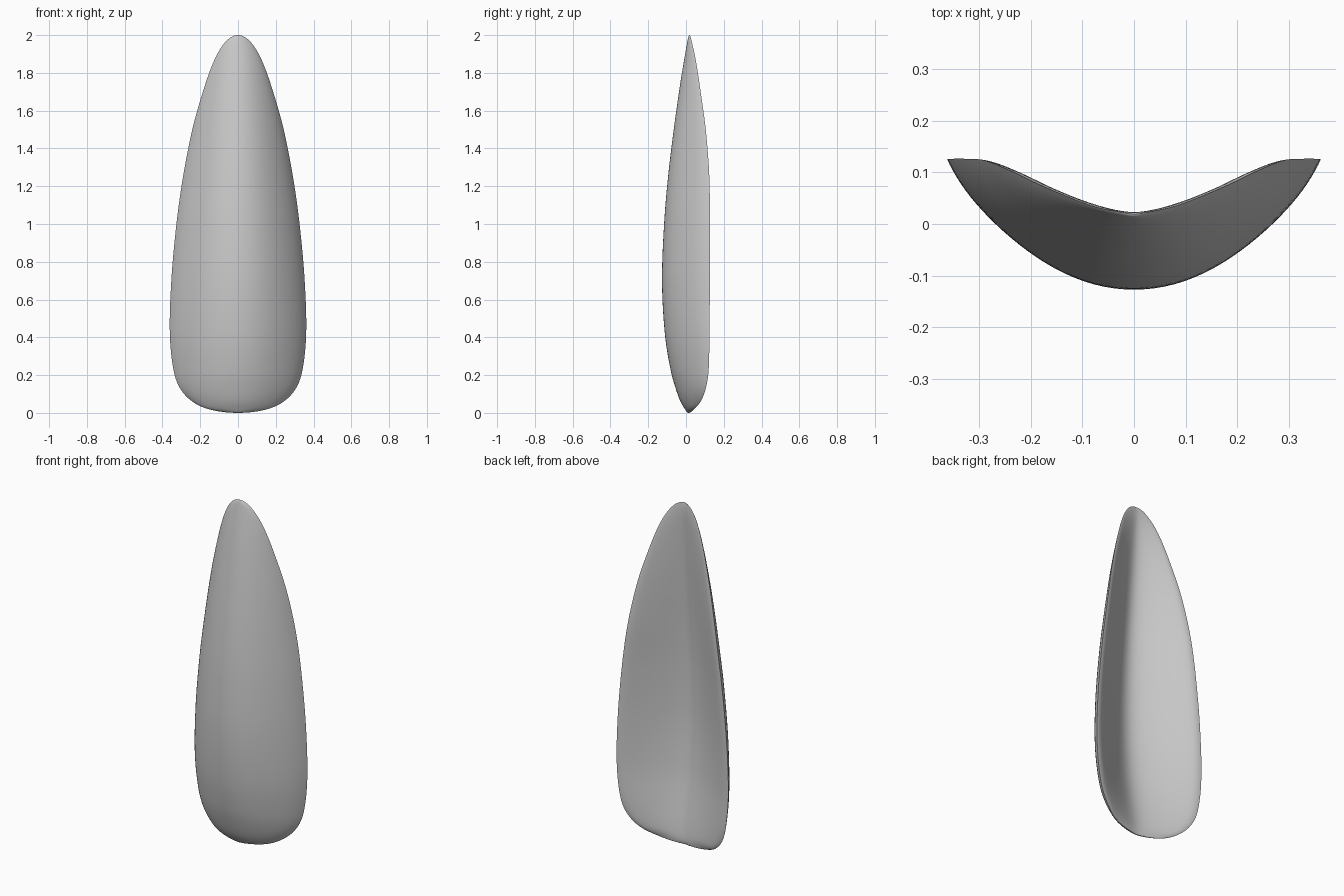
import bpy
import bmesh
from math import acos, cos, sqrt, pi, radians

cube = bpy.data.objects.get("Cube")
if cube:
    bpy.data.objects.remove(cube, do_unlink=True)

ROWS = 72       # rings along the height
COLS = 56       # divisions across each face

# Stations: height, half width, front ridge y, back valley y, side edge y
STATIONS = [
    (0, 0, .014, .014, .014),
    (.02, .157, -.006, .022, .043),
    (.06, .242, -.029, .02, .079),
    (.13, .307, -.055, .011, .107),
    (.22, .34, -.08, -.004, .122),
    (.42, .361, -.112, -.033, .128),
    (.7, .353, -.127, -.051, .13),
    (1, .326, -.116, -.047, .13),
    (1.25, .291, -.095, -.032, .127),
    (1.5, .242, -.065, -.01, .107),
    (1.7, .186, -.037, .007, .079),
    (1.88, .12, -.008, .02, .05),
    (1.96, .07, .006, .023, .032),
    (2, 0, .018, .018, .018),
]


def angle_of(z):
    """Height as an angle, so the rounded ends interpolate smoothly."""
    return acos(max(-1, min(1, 1 - z)))


KEYS = [angle_of(row[0]) for row in STATIONS]


def tangent(i, k):
    lo, hi = max(i - 1, 0), min(i + 1, len(KEYS) - 1)
    return (STATIONS[hi][k] - STATIONS[lo][k]) / (KEYS[hi] - KEYS[lo])


def sample(angle, k):
    """Smooth cubic interpolation of one station column."""
    i = 0
    while i < len(KEYS) - 2 and angle > KEYS[i + 1]:
        i += 1
    span = KEYS[i + 1] - KEYS[i]
    t = (angle - KEYS[i]) / span
    ease = t * t * (3 - 2 * t)
    start, end = STATIONS[i][k], STATIONS[i + 1][k]
    bend = t * (1 - t) * span * ((1 - t) * tangent(i, k) - t * tangent(i + 1, k))
    return start + (end - start) * ease + bend


def front_rise(s):
    """Broad bow that tucks in quickly at the rim."""
    return .9 * s ** 2.05 + .1 * s ** 14


def valley(s):
    """Rounded V with straight flanks."""
    return sqrt(s * s + .06) - sqrt(.06)


def back_rise(s):
    """Straight flanked hollow, blended into a narrow level rim."""
    u = valley(s) / valley(.93)
    return (u + 1 - sqrt((u - 1) ** 2 + .01)) / 2


def section(angle):
    """One closed ring: across the front, then back along the hollow."""
    width, front, back, edge = (sample(angle, k) for k in range(1, 5))
    z = 1 - cos(angle)
    rim = back + (edge - back) * back_rise(1)
    across = [-cos(pi * j / COLS) for j in range(COLS + 1)]
    ring = [(width * s, front + (rim - front) * front_rise(abs(s)), z) for s in across]
    ring += [(width * s, back + (edge - back) * back_rise(abs(s)), z)
             for s in reversed(across[1:-1])]
    return ring


# Curved blade: rings skinned together and closed to a point at both ends
bm = bmesh.new()
rings = [[bm.verts.new(p) for p in section(pi * i / ROWS)] for i in range(1, ROWS)]
bottom = bm.verts.new((0, STATIONS[0][2], 0))
top = bm.verts.new((0, STATIONS[-1][2], 2))
count = len(rings[0])
for j in range(count):
    n = (j + 1) % count
    for low, high in zip(rings, rings[1:]):
        bm.faces.new((low[j], low[n], high[n], high[j]))
    bm.faces.new((bottom, rings[0][n], rings[0][j]))
    bm.faces.new((top, rings[-1][j], rings[-1][n]))
bmesh.ops.recalc_face_normals(bm, faces=bm.faces)

mesh = bpy.data.meshes.new("curved_blade")
bm.to_mesh(mesh)
bm.free()
blade = bpy.data.objects.new("curved_blade", mesh)
bpy.context.collection.objects.link(blade)

# Plain grey surface
grey = bpy.data.materials.new("light_grey")
grey.use_nodes = True
colour = (.6, .6, .6, 1)
grey.diffuse_color = colour
grey.node_tree.nodes["Principled BSDF"].inputs["Base Color"].default_value = colour
mesh.materials.append(grey)

# Smooth faces with a crisp rim
bpy.ops.object.select_all(action="DESELECT")
blade.select_set(True)
bpy.context.view_layer.objects.active = blade
bpy.ops.object.shade_smooth_by_angle(angle=radians(60))
